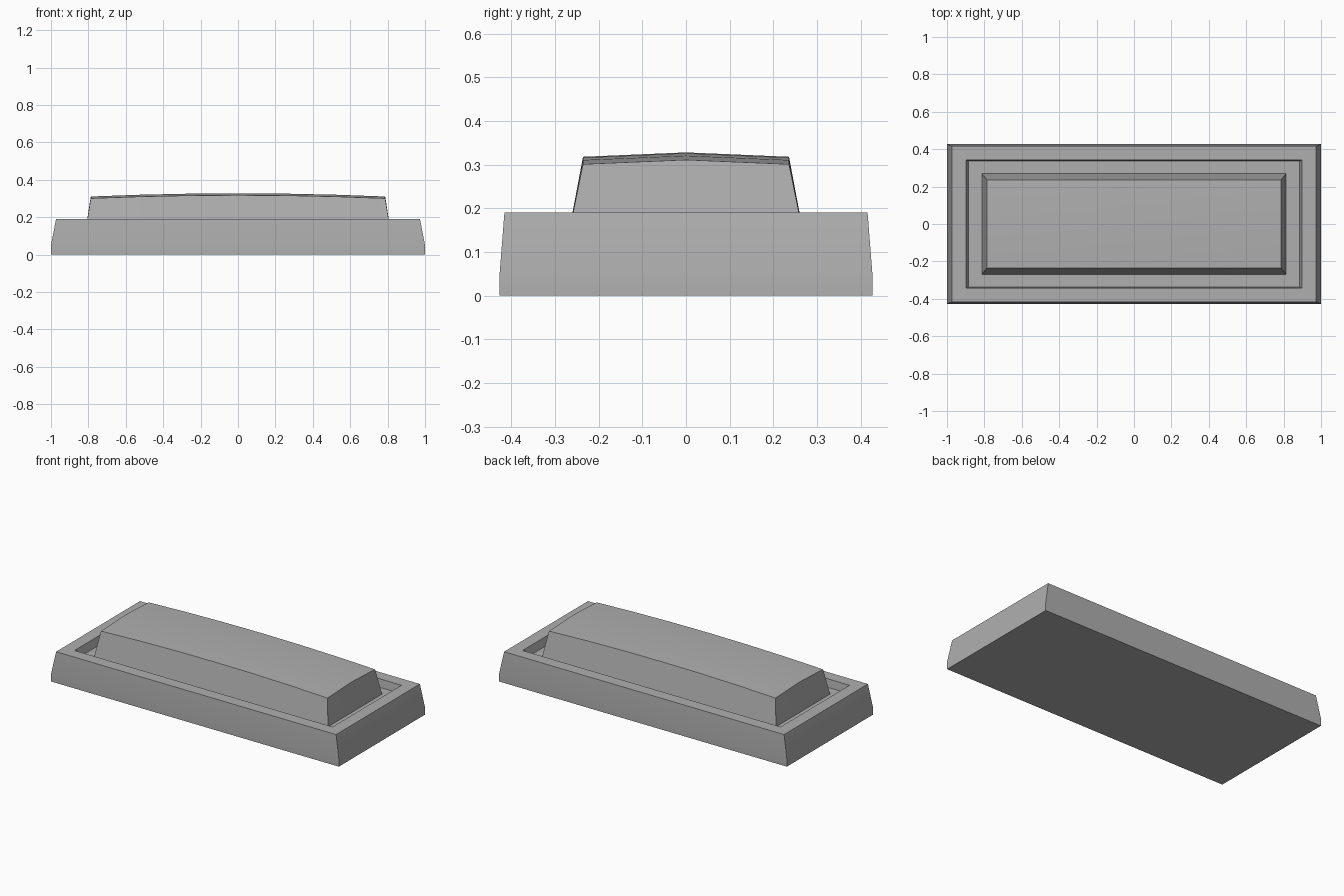
import bpy, bmesh, math

if "Cube" in bpy.data.objects:
    bpy.data.objects.remove(bpy.data.objects["Cube"])

# Mid-dark grey shared by both parts
grey = bpy.data.materials.new("dark_grey")
grey.diffuse_color = (0.43, 0.43, 0.43, 1)
grey.use_nodes = True
grey.node_tree.nodes["Principled BSDF"].inputs["Base Color"].default_value = grey.diffuse_color


def make_object(name, bm):
    bmesh.ops.recalc_face_normals(bm, faces=bm.faces[:])
    mesh = bpy.data.meshes.new(name)
    bm.to_mesh(mesh)
    bm.free()
    mesh.materials.append(grey)
    obj = bpy.data.objects.new(name, mesh)
    bpy.context.collection.objects.link(obj)
    bpy.ops.object.select_all(action='DESELECT')
    obj.select_set(True)
    bpy.context.view_layer.objects.active = obj
    bpy.ops.object.shade_smooth_by_angle(angle=math.radians(30))
    return obj


def stack_rings(bm, rings):
    """Join a series of vertex rings with quads."""
    for a, b in zip(rings, rings[1:]):
        n = len(a)
        for i in range(n):
            j = (i + 1) % n
            bm.faces.new((a[i], a[j], b[j], b[i]))


# Tray: rectangular sections up the outside, across the rim and into the recess
bm = bmesh.new()
sections = [(1.0, 0.427, 0.0), (1.0, 0.427, 0.05), (0.973, 0.416, 0.19),
            (0.897, 0.342, 0.19), (0.885, 0.336, 0.14)]
rings = [[bm.verts.new((sx * x, sy * y, z))
          for sx, sy in ((-1, -1), (1, -1), (1, 1), (-1, 1))]
         for x, y, z in sections]
stack_rings(bm, rings)
bm.faces.new(rings[0])
bm.faces.new(rings[-1])
make_object("tray", bm)

# Raised pad: tapered sides with a gently crowned top
bm = bmesh.new()
NX, NY = 6, 2


def pad_grid(half_x, half_y, height):
    return [[bm.verts.new((half_x * u, half_y * v, height(u, v)))
             for v in [2 * j / NY - 1 for j in range(NY + 1)]]
            for u in [2 * i / NX - 1 for i in range(NX + 1)]]


def border(g):
    return ([g[i][0] for i in range(NX)] + [g[NX][j] for j in range(NY)]
            + [g[i][NY] for i in range(NX, 0, -1)]
            + [g[0][j] for j in range(NY, 0, -1)])


bottom = pad_grid(0.82, 0.277, lambda u, v: 0.10)
top = pad_grid(0.787, 0.236, lambda u, v: 0.328 - 0.017 * u * u - 0.010 * v * v)
for g in (bottom, top):
    for i in range(NX):
        for j in range(NY):
            bm.faces.new((g[i][j], g[i + 1][j], g[i + 1][j + 1], g[i][j + 1]))
stack_rings(bm, [border(bottom), border(top)])
make_object("raised_pad", bm)
